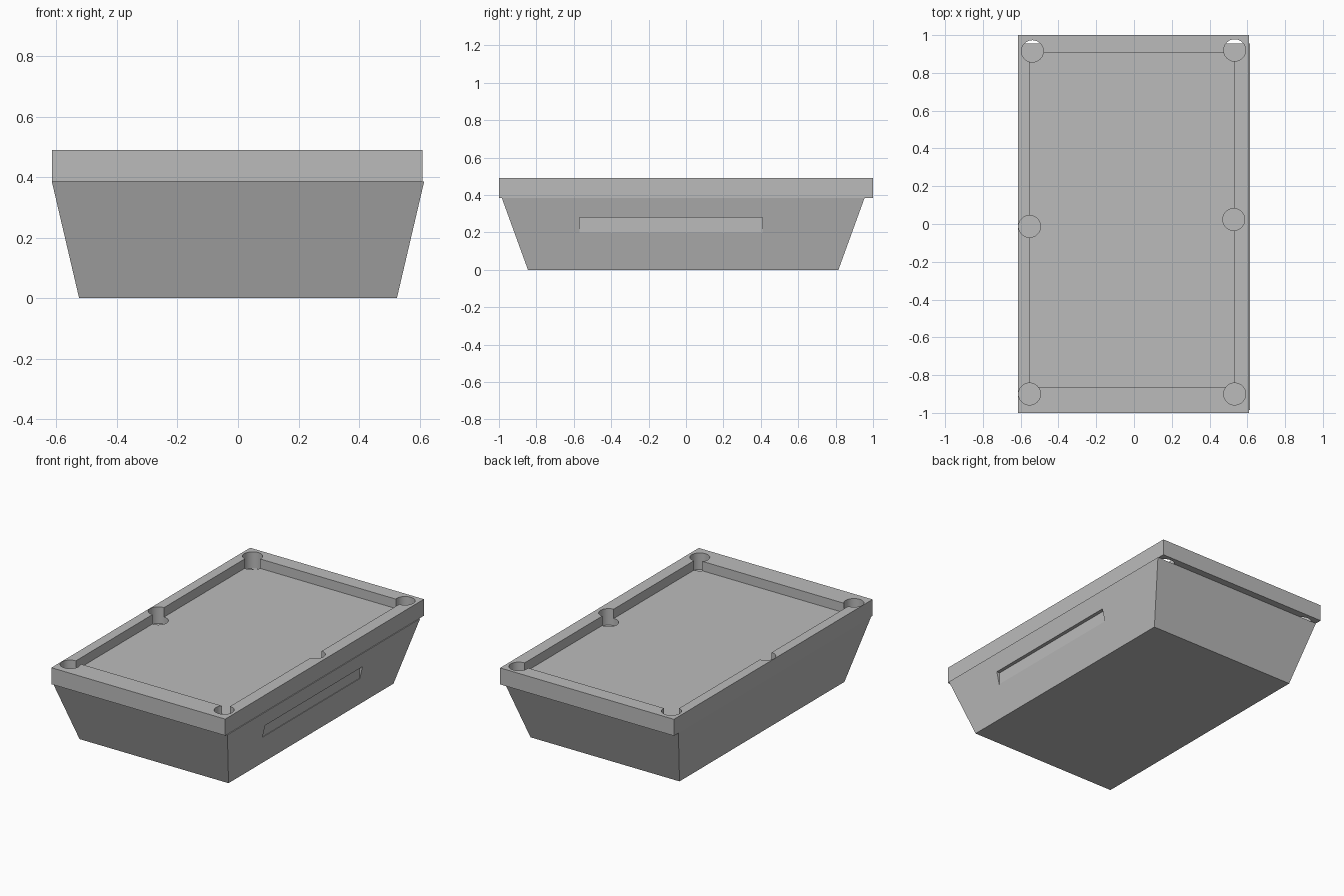
import bpy
import bmesh

old = bpy.data.objects.get("Cube")
if old:
    bpy.data.objects.remove(old, do_unlink=True)

grey = bpy.data.materials.new("plain_grey")
grey.use_nodes = True
grey.diffuse_color = (0.5, 0.5, 0.5, 1)
grey.node_tree.nodes["Principled BSDF"].inputs["Base Color"].default_value = (0.5, 0.5, 0.5, 1)


def make_object(name, bm):
    bmesh.ops.recalc_face_normals(bm, faces=bm.faces)
    mesh = bpy.data.meshes.new(name)
    bm.to_mesh(mesh)
    bm.free()
    mesh.materials.append(grey)
    obj = bpy.data.objects.new(name, mesh)
    bpy.context.collection.objects.link(obj)
    return obj


def tapered_box(name, low, high, z0, z1):
    """Box between two rectangles, each given as (x0, x1, y0, y1)."""
    bm = bmesh.new()
    rings = []
    for (x0, x1, y0, y1), z in ((low, z0), (high, z1)):
        corners = ((x0, y0), (x1, y0), (x1, y1), (x0, y1))
        rings.append([bm.verts.new((x, y, z)) for x, y in corners])
    bottom, top = rings
    bm.faces.new(bottom)
    bm.faces.new(top)
    for i in range(4):
        j = (i + 1) % 4
        bm.faces.new((bottom[i], bottom[j], top[j], top[i]))
    return make_object(name, bm)


def cut(obj, cutter):
    mod = obj.modifiers.new("cut", "BOOLEAN")
    mod.operation = "DIFFERENCE"
    mod.solver = "EXACT"
    mod.object = cutter
    bpy.ops.object.select_all(action="DESELECT")
    bpy.context.view_layer.objects.active = obj
    obj.select_set(True)
    bpy.ops.object.modifier_apply(modifier=mod.name)
    bpy.data.objects.remove(cutter, do_unlink=True)


RIM_BOTTOM, BED, RIM_TOP = 0.385, 0.43, 0.49

# Tapered cabinet with a shallow ball return slot in its left side
cabinet = tapered_box("cabinet", (-0.525, 0.525, -0.845, 0.815),
                      (-0.615, 0.615, -0.985, 0.955), 0, RIM_BOTTOM)
slot = (0.568, 0.7, -0.57, 0.41)
cut(cabinet, tapered_box("slot_cutter", slot, slot, 0.2, 0.28))

# Table top with a sunken playing bed inside the rails
outline = (-0.615, 0.61, -1, 1)
table_top = tapered_box("table_top", outline, outline, RIM_BOTTOM, RIM_TOP)
bed = (-0.553, 0.533, -0.862, 0.908)
cut(table_top, tapered_box("bed_cutter", bed, bed, BED, 0.6))

# Round pockets drilled right through the table top
pockets = [(-0.538, 0.915), (0.533, 0.92), (-0.553, -0.013),
           (0.528, 0.024), (-0.553, -0.9), (0.533, -0.9)]
for x, y in pockets:
    bpy.ops.mesh.primitive_cylinder_add(vertices=48, radius=0.058, depth=0.4,
                                        location=(x, y, 0.45))
    cut(table_top, bpy.context.object)

for obj in (cabinet, table_top):
    bpy.ops.object.select_all(action="DESELECT")
    bpy.context.view_layer.objects.active = obj
    obj.select_set(True)
    bpy.ops.object.shade_smooth_by_angle(angle=0.5)
